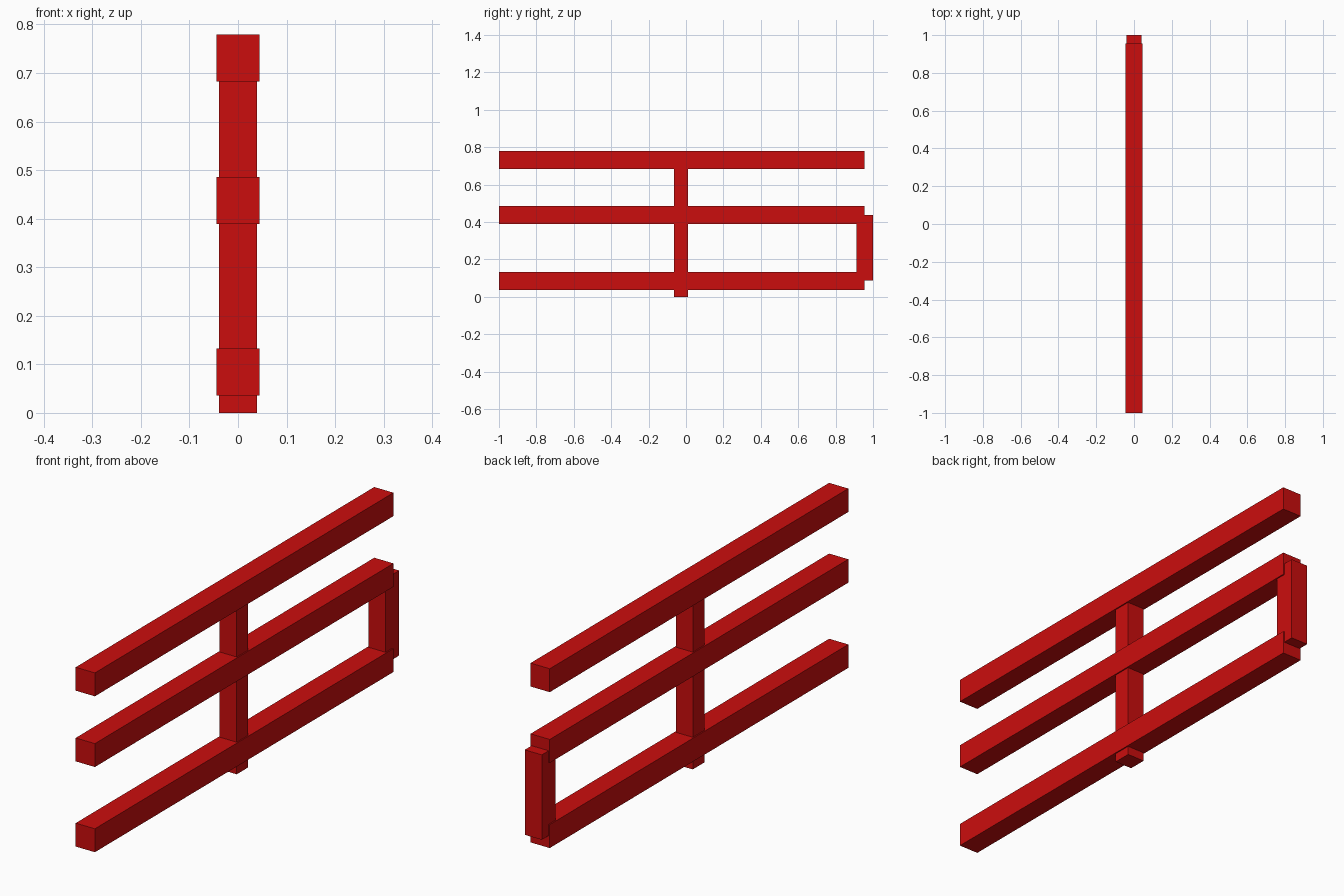
import bpy

if "Cube" in bpy.data.objects:
    bpy.data.objects.remove(bpy.data.objects["Cube"])

red = bpy.data.materials.new("red_paint")
red.diffuse_color = (0.6, 0.004, 0.004, 1)
red.use_nodes = True
red.node_tree.nodes["Principled BSDF"].inputs["Base Color"].default_value = red.diffuse_color


def beam(name, half_x, y0, y1, z0, z1):
    bpy.ops.mesh.primitive_cube_add(size=1, location=(0, (y0 + y1) / 2, (z0 + z1) / 2))
    ob = bpy.context.object
    ob.name = name
    ob.scale = (2 * half_x, y1 - y0, z1 - z0)
    bpy.ops.object.transform_apply(location=False, rotation=False, scale=True)
    ob.data.materials.append(red)
    return ob


# Three horizontal rails
RAIL_H = 0.097
for name, z in (("lower_rail", 0.036), ("middle_rail", 0.389), ("upper_rail", 0.682)):
    beam(name, 0.044, -1.0, 0.955, z, z + RAIL_H)

# Central post, ending inside the upper rail
beam("centre_post", 0.039, -0.064, 0.011, 0.0, 0.73)

# Short end post joining the lower and middle rails
beam("end_post", 0.039, 0.911, 1.0, 0.086, 0.438)
